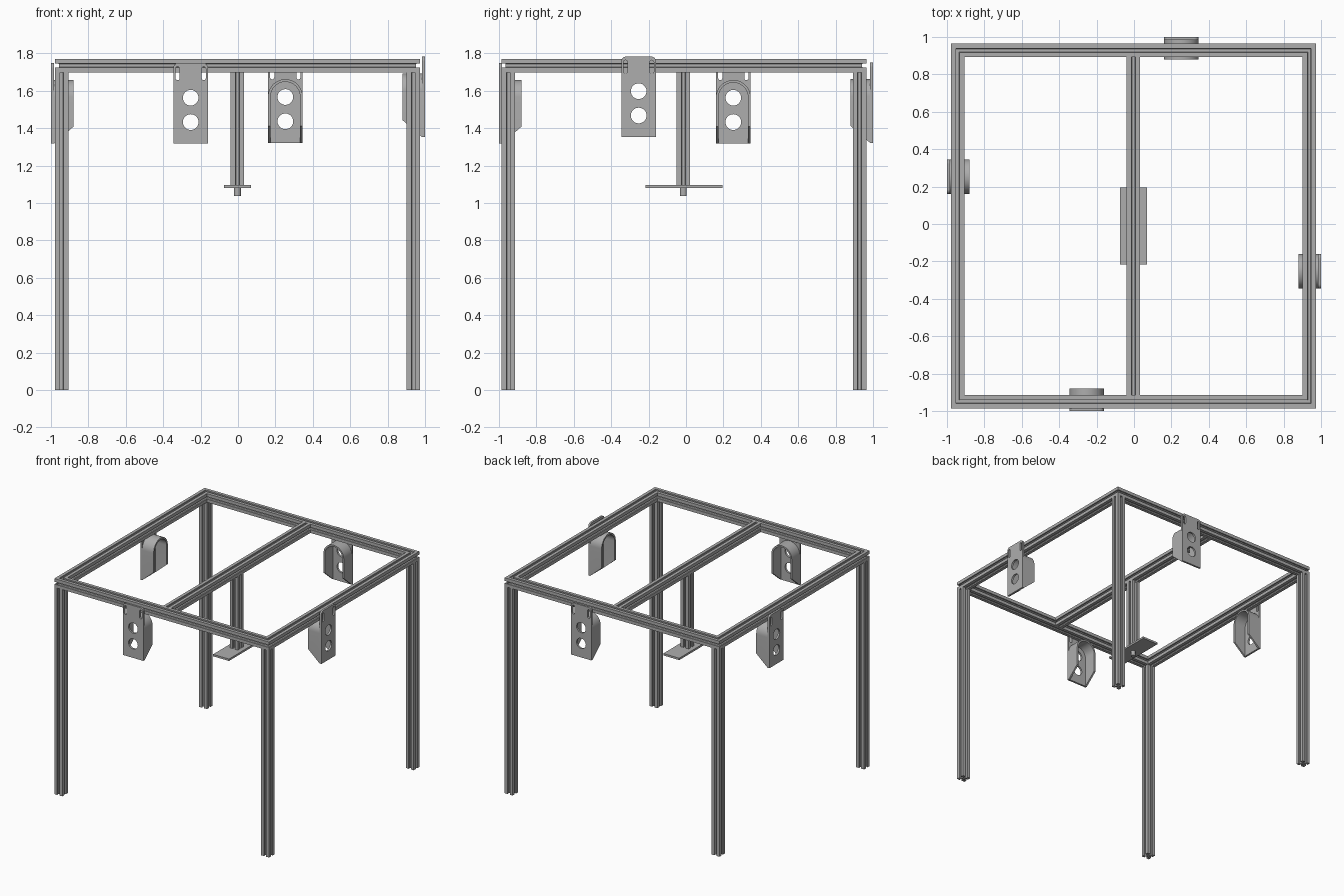
import bpy, bmesh
from math import pi, sin, cos
from mathutils import Matrix, Vector

cube = bpy.data.objects.get("Cube")
if cube:
    bpy.data.objects.remove(cube, do_unlink=True)

metal = bpy.data.materials.new("brushed grey")
metal.use_nodes = True
GREY = (0.42, 0.42, 0.42, 1)
metal.diffuse_color = GREY
metal.node_tree.nodes["Principled BSDF"].inputs["Base Color"].default_value = GREY

HALF = 0.036            # half width of the slotted bar
CX, CY = -0.003, -0.011   # centre of the frame
RX, RY = 0.94, 0.939      # bar centre lines
TOP = 1.735


def finish(name, bm):
    bmesh.ops.recalc_face_normals(bm, faces=bm.faces)
    mesh = bpy.data.meshes.new(name)
    bm.to_mesh(mesh)
    bm.free()
    mesh.materials.append(metal)
    obj = bpy.data.objects.new(name, mesh)
    bpy.context.collection.objects.link(obj)
    return obj


def slot_profile():
    """Square bar section with a T-slot in each side."""
    h, lip, s, w, c, b = HALF, 0.026, 0.010, 0.018, 0.014, 0.008
    side = [(h, -s), (lip, -s), (lip, -w), (c, -b),
            (c, b), (lip, w), (lip, s), (h, s), (h, h)]
    pts = []
    for k in range(4):
        for x, y in side:
            for _ in range(k):
                x, y = -y, x
            pts.append((x, y))
    return pts


def loft(bm, rings, closed=False):
    n = len(rings[0])
    loops = [[bm.verts.new(p) for p in r] for r in rings]
    pairs = list(zip(loops, loops[1:]))
    if closed:
        pairs.append((loops[-1], loops[0]))
    else:
        bm.faces.new(loops[0])
        bm.faces.new(loops[-1])
    for a, b in pairs:
        for i in range(n):
            j = (i + 1) % n
            bm.faces.new((a[i], a[j], b[j], b[i]))


def box(name, lo, hi):
    bm = bmesh.new()
    bmesh.ops.create_cube(bm, size=1)
    lo, hi = Vector(lo), Vector(hi)
    for v in bm.verts:
        v.co = (lo + hi) / 2 + v.co * (hi - lo)
    return finish(name, bm)


PROFILE = slot_profile()

# Mitred top frame
bm = bmesh.new()
loft(bm, [[(CX + sx * (RX + p), CY + sy * (RY + p), TOP + q) for p, q in PROFILE]
          for sx, sy in ((-1, -1), (1, -1), (1, 1), (-1, 1))], closed=True)
finish("top_frame", bm)


# Upright bars
def upright(name, x, y, z0):
    bm = bmesh.new()
    loft(bm, [[(x + p, y + q, z) for p, q in PROFILE] for z in (z0, TOP - HALF)])
    finish(name, bm)


for sx, side in ((-1, "right"), (1, "left")):
    for sy, end in ((-1, "front"), (1, "back")):
        upright(f"{end}_{side}_leg", CX + sx * RX, CY + sy * RY, 0)
upright("centre_post", CX, -0.014, 1.095)

# Cross bar between front and back rails
bm = bmesh.new()
loft(bm, [[(CX + p, CY + s * (RY - HALF), TOP + q) for p, q in PROFILE] for s in (-1, 1)])
finish("cross_bar", bm)

# Plate and stub under the centre post
box("post_plate", (-0.075, -0.217, 1.08), (0.07, 0.195, 1.096))
bm = bmesh.new()
bmesh.ops.create_cone(bm, cap_ends=True, segments=24, radius1=0.018, radius2=0.018,
                      depth=0.045, matrix=Matrix.Translation((CX, -0.014, 1.0595)))
finish("post_stub", bm)

# Brackets: slotted plate with an arched hood facing inwards
W, H, THICK, DEPTH, WALL = 0.0925, 0.43, 0.016, 0.12, 0.014


def arc(cx, cy, r, a0, a1, n=12):
    return [(cx + r * cos(a0 + (a1 - a0) * i / n), cy + r * sin(a0 + (a1 - a0) * i / n))
            for i in range(n + 1)]


def filled_shape(outlines, depth):
    """Flat shape with holes, given thickness; returns a mesh."""
    curve = bpy.data.curves.new("outline", "CURVE")
    curve.dimensions = "2D"
    curve.fill_mode = "BOTH"
    curve.extrude = depth / 2
    for pts in outlines:
        spline = curve.splines.new("POLY")
        spline.points.add(len(pts) - 1)
        for sp, (x, y) in zip(spline.points, pts):
            sp.co = (x, y, 0, 1)
        spline.use_cyclic_u = True
    obj = bpy.data.objects.new("outline", curve)
    bpy.context.collection.objects.link(obj)
    bpy.context.view_layer.update()
    mesh = bpy.data.meshes.new_from_object(
        obj.evaluated_get(bpy.context.evaluated_depsgraph_get()))
    bpy.data.objects.remove(obj)
    return mesh


R = 0.025
plate_outline = ([(-W, 0), (W, 0)] + arc(W - R, H - R, R, 0, pi / 2, 6)
                 + arc(R - W, H - R, R, pi / 2, pi, 6))
holes = [arc(0, z, 0.042, 0, 2 * pi * 31 / 32, 31) for z in (0.115, 0.245)]
slots = [arc(x, H - 0.03, 0.011, 0, pi, 8) + arc(x, H - 0.08, 0.011, pi, 2 * pi, 8)
         for x in (-0.07, 0.07)]
plate_mesh = filled_shape([plate_outline] + holes + slots, THICK)

ARCH = 0.34 - W
hood_outline = ([(W, 0)] + arc(0, ARCH, W, 0, pi, 24) + [(-W, 0), (WALL - W, 0)]
                + arc(0, ARCH, W - WALL, pi, 0, 24) + [(W - WALL, 0)])
hood_mesh = filled_shape([hood_outline], DEPTH - THICK)

UPRIGHT = Matrix.Rotation(pi / 2, 4, "X")


def bracket(name, turn, lift):
    place = Matrix.Rotation(turn * pi / 2, 4, "Z") @ Matrix.Translation((-0.253, -1, 1.318 + lift))
    for part, mesh, mid in (("plate", plate_mesh, THICK / 2),
                            ("hood", hood_mesh, (THICK + DEPTH) / 2)):
        bm = bmesh.new()
        bm.from_mesh(mesh)
        bmesh.ops.remove_doubles(bm, verts=bm.verts, dist=0.0001)
        bm.transform(Matrix.Translation((0, mid, 0)) @ UPRIGHT)
        if part == "hood":
            # slope the lower edge of the side walls
            geom = bm.verts[:] + bm.edges[:] + bm.faces[:]
            cut = bmesh.ops.bisect_plane(bm, geom=geom, plane_co=(0, THICK, 0),
                                         plane_no=(0, 0.09, -0.104), clear_outer=True)
            edges = [e for e in cut["geom_cut"] if isinstance(e, bmesh.types.BMEdge)]
            bmesh.ops.holes_fill(bm, edges=edges)
        bm.transform(place)
        obj = finish(f"{name}_bracket_{part}", bm)
        bpy.ops.object.select_all(action="DESELECT")
        bpy.context.view_layer.objects.active = obj
        obj.select_set(True)
        bpy.ops.object.shade_smooth_by_angle(angle=0.6)


bracket("front", 0, 0)
bracket("left", 1, 0.035)
bracket("back", 2, 0.004)
bracket("right", 3, 0)
